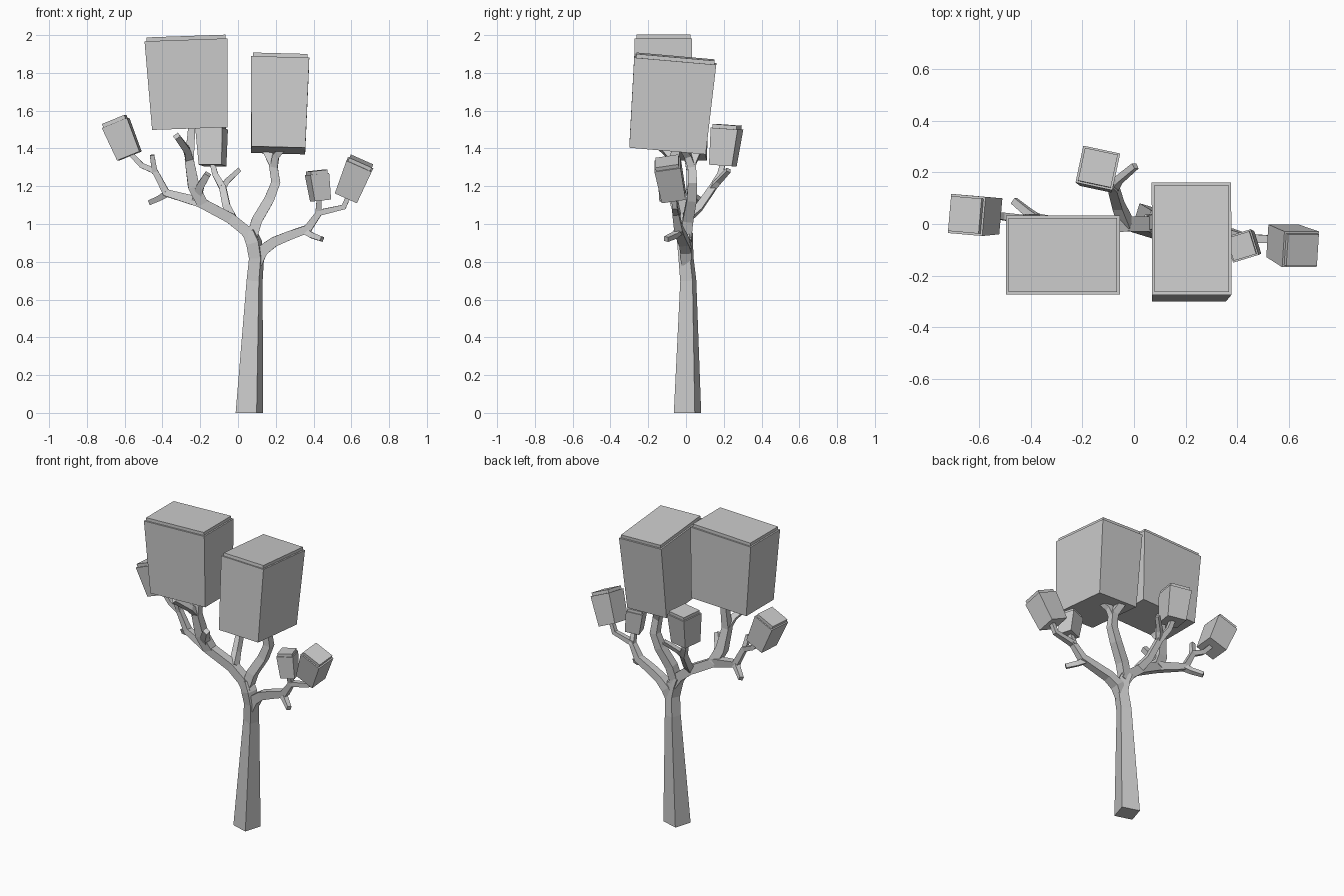
import bpy
import bmesh
from math import radians
from mathutils import Vector, Matrix, Euler

cube = bpy.data.objects.get("Cube")
if cube:
    bpy.data.objects.remove(cube, do_unlink=True)

# One plain grey for the whole tree
grey = bpy.data.materials.new("plain grey")
grey.use_nodes = True
colour = (0.6, 0.6, 0.6, 1)
grey.diffuse_color = colour
grey.node_tree.nodes["Principled BSDF"].inputs["Base Color"].default_value = colour

CORNERS = [(-1, -1), (1, -1), (1, 1), (-1, 1)]


def loft(name, rings):
    """Skin a list of four-cornered rings and cap both ends."""
    bm = bmesh.new()
    loops = [[bm.verts.new(p) for p in ring] for ring in rings]
    for a, b in zip(loops, loops[1:]):
        for i in range(4):
            j = (i + 1) % 4
            bm.faces.new((a[i], a[j], b[j], b[i]))
    bm.faces.new(loops[0][::-1])
    bm.faces.new(loops[-1])
    bmesh.ops.recalc_face_normals(bm, faces=bm.faces)
    mesh = bpy.data.meshes.new(name)
    bm.to_mesh(mesh)
    bm.free()
    mesh.materials.append(grey)
    obj = bpy.data.objects.new(name, mesh)
    bpy.context.collection.objects.link(obj)
    return obj


def limb(name, path, twist=0):
    """Square tapered limb; each path point is x, y, z, half width."""
    pts = [Vector(p[:3]) for p in path]
    rings = []
    for i, p in enumerate(pts):
        t = Vector()
        if i > 0:
            t += (p - pts[i - 1]).normalized()
        if i < len(pts) - 1:
            t += (pts[i + 1] - p).normalized()
        if i == 0 and p.z == 0:
            t = Vector((0, 0, 1))
        t.normalize()
        u = t.cross(Vector((0, 1, 0))).normalized()
        u = Matrix.Rotation(radians(twist), 3, t) @ u
        v = t.cross(u)
        h = path[i][3]
        rings.append([p + u * (a * h) + v * (b * h) for a, b in CORNERS])
    return loft(name, rings)


def crown(name, bottom, top, size_low, size_high, tilt, inset=0.01, lid=0.02):
    """Tapered leaf block with a slightly smaller slab on its top."""
    rot = Euler([radians(a) for a in tilt]).to_matrix()

    def ring(centre, size, shrink=0, lift=0):
        return [Vector(centre) + rot @ Vector((a * (size[0] - shrink),
                b * (size[1] - shrink), lift)) for a, b in CORNERS]
    return loft(name, [ring(bottom, size_low), ring(top, size_high),
                       ring(top, size_high, inset), ring(top, size_high, inset, lid)])


# Trunk, flowing into the long right-hand bough
limb("trunk", [(.06, .008, 0, .058), (.088, .012, .7, .034), (.098, .0, .82, .032),
               (.085, -.005, .9, .034), (.06, 0, .96, .03)], twist=-17)
limb("right_bough", [(.085, 0, .9, .03), (.04, 0, .965, .029), (-.04, 0, 1.03, .028),
                     (-.2, -.02, 1.115, .027), (-.38, .02, 1.165, .02),
                     (-.44, .02, 1.28, .016), (-.51, .03, 1.31, .014),
                     (-.575, .035, 1.38, .013)])
limb("right_low_stub", [(-.37, .015, 1.165, .018), (-.41, .045, 1.14, .015),
                        (-.465, .09, 1.115, .013)])
limb("right_high_stub", [(-.44, .02, 1.27, .015), (-.455, -.0, 1.365, .012)])

# Rising bough under the tallest crown
limb("right_riser", [(-.19, -.02, 1.11, .03), (-.235, -.04, 1.2, .03),
                     (-.258, -.06, 1.34, .024), (-.245, -.05, 1.51, .019)])
limb("right_riser_stub", [(-.258, -.06, 1.34, .02), (-.27, -.11, 1.39, .018),
                          (-.325, -.2, 1.465, .016)])
limb("right_front_stub", [(-.22, -.02, 1.13, .024), (-.2, -.06, 1.2, .02),
                          (-.16, -.1, 1.265, .016)])

# Back bough
limb("back_bough", [(-.03, 0, 1.03, .024), (-.06, .07, 1.09, .02),
                    (-.08, .14, 1.19, .018), (-.12, .18, 1.26, .015),
                    (-.135, .195, 1.32, .014)])
limb("back_stub", [(-.08, .14, 1.19, .016), (-.06, .17, 1.225, .014),
                   (.005, .225, 1.285, .012)])

# Upright bough under the wide left crown
limb("left_riser", [(.07, 0, .92, .028), (.1, .01, 1.02, .028), (.165, .03, 1.13, .026),
                    (.2, .035, 1.22, .024), (.185, .03, 1.32, .022), (.14, .07, 1.41, .02)])
limb("left_riser_fork", [(.19, .03, 1.3, .02), (.2, .01, 1.36, .018),
                         (.245, -.02, 1.41, .016)])

# Low left bough
limb("left_bough", [(.1, 0, .79, .026), (.13, 0, .86, .03), (.19, -.01, .905, .026),
                    (.27, -.025, .938, .024), (.37, -.04, .975, .022),
                    (.43, -.055, 1.06, .017), (.56, -.06, 1.09, .014),
                    (.59, -.065, 1.16, .013)])
limb("left_twig", [(.425, -.05, 1.05, .016), (.43, -.08, 1.14, .013)])
limb("left_low_stub", [(.35, -.035, .965, .018), (.39, -.06, .94, .015),
                       (.445, -.105, .92, .013)])

# Leaf blocks
crown("tall_right_crown", (-.255, -.12, 1.505), (-.275, -.12, 1.975),
      (.2, .143), (.22, .153), (0, -2, 0))
crown("tall_left_crown", (.213, -.098, 1.39), (.223, -.057, 1.866),
      (.143, .203), (.154, .218), (-5, 1.5, 0))
crown("back_crown", (-.135, .195, 1.31), (-.14, .217, 1.505),
      (.062, .062), (.073, .073), (-4, 0, -12), .008)
crown("outer_right_crown", (-.575, .035, 1.36), (-.648, .035, 1.535),
      (.064, .07), (.072, .076), (0, -22, -5), .008)
crown("outer_left_crown", (.575, -.065, 1.145), (.645, -.098, 1.315),
      (.064, .064), (.073, .07), (9, 24, 0), .008)
crown("small_left_crown", (.437, -.085, 1.125), (.418, -.085, 1.265),
      (.045, .045), (.052, .052), (0, -6, 17), .006, .018)
